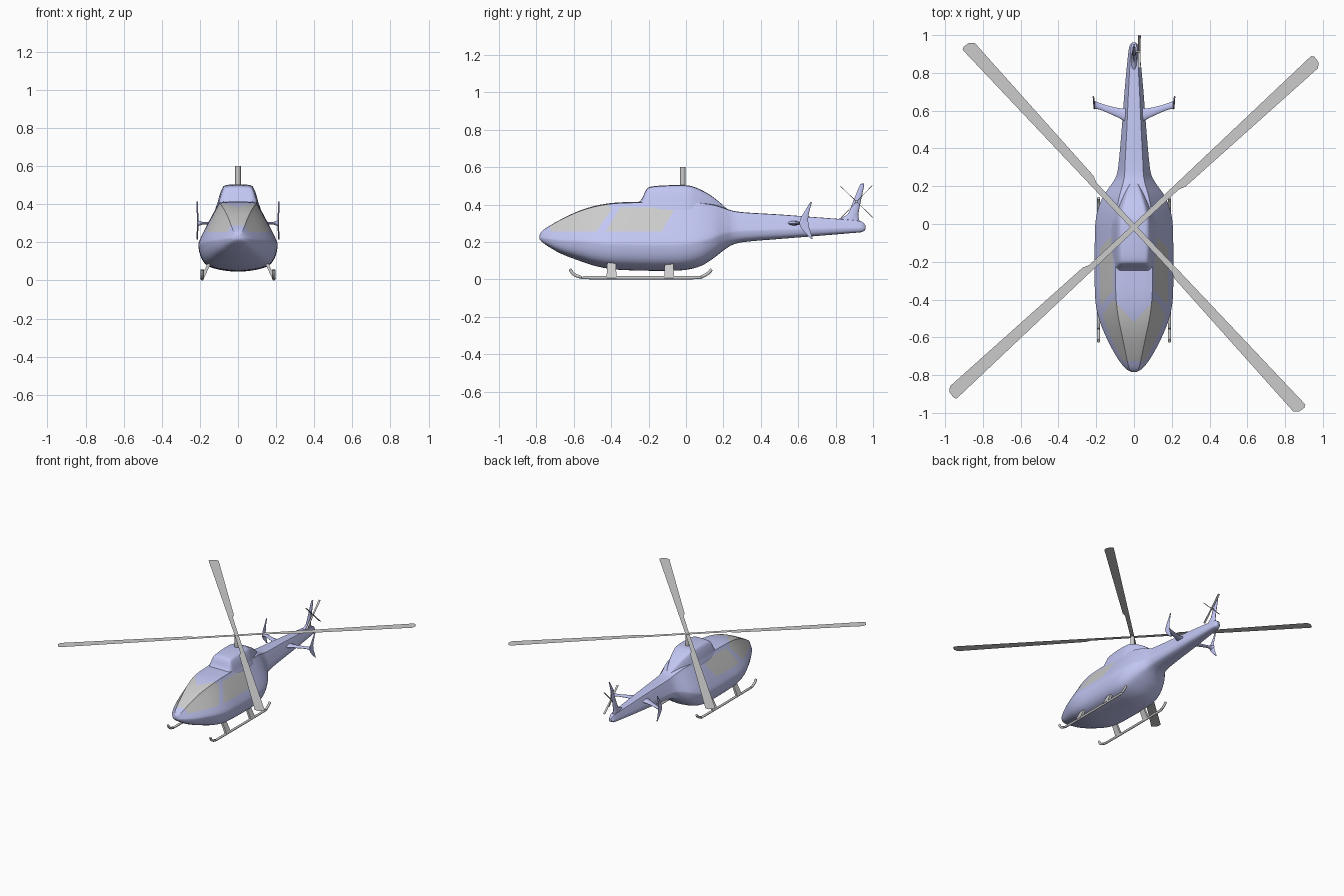
import bpy, bmesh, math
from mathutils import Vector

if "Cube" in bpy.data.objects:
    bpy.data.objects.remove(bpy.data.objects["Cube"])


def material(name, rgb):
    m = bpy.data.materials.new(name)
    m.diffuse_color = (*rgb, 1)
    m.use_nodes = True
    m.node_tree.nodes["Principled BSDF"].inputs["Base Color"].default_value = m.diffuse_color
    return m


BLUE = material("blue_paint", (0.54, 0.57, 0.9))
GLASS = material("grey_glass", (0.8, 0.8, 0.78))


def finish(ob, mat=None, mirror=False, angle=40):
    if mat:
        ob.data.materials.append(mat)
    if mirror:
        ob.modifiers.new("mirror", "MIRROR")
    bpy.ops.object.select_all(action="DESELECT")
    ob.select_set(True)
    bpy.context.view_layer.objects.active = ob
    if ob.type == "MESH":
        bpy.ops.object.shade_smooth_by_angle(angle=math.radians(angle))
    return ob


def add_mesh(name, verts, faces, **kw):
    me = bpy.data.meshes.new(name)
    me.from_pydata([tuple(v) for v in verts], [], faces)
    bm = bmesh.new()
    bm.from_mesh(me)
    bmesh.ops.recalc_face_normals(bm, faces=bm.faces)
    bm.to_mesh(me)
    bm.free()
    ob = bpy.data.objects.new(name, me)
    bpy.context.collection.objects.link(ob)
    return finish(ob, **kw)


def spline(pts, steps, closed=False):
    """Smooth curve through the given points."""
    pts, n, out = [Vector(p) for p in pts], len(pts), []
    get = lambda i: pts[i % n] if closed else pts[max(0, min(n - 1, i))]
    for i in range(n if closed else n - 1):
        a, b, c, d = (get(i + k) for k in (-1, 0, 1, 2))
        for s in range(steps):
            t = s / steps
            out.append(b + (c - a) * t / 2 + (2 * a - 5 * b + 4 * c - d) * t * t / 2
                       + (3 * b - a - 3 * c + d) * t ** 3 / 2)
    return out if closed else out + [pts[-1]]


def loft(name, rings, steps=4, **kw):
    """Skin through closed rings, smoothed along the length."""
    n = len(rings[0])
    rings = list(zip(*[spline(col, steps) for col in zip(*rings)]))
    verts = [v for r in rings for v in r]
    faces = [(i * n + j, i * n + (j + 1) % n, (i + 1) * n + (j + 1) % n, (i + 1) * n + j)
             for i in range(len(rings) - 1) for j in range(n)]
    faces += [tuple(range(n)), tuple(range(len(verts) - n, len(verts)))]
    return add_mesh(name, verts, faces, **kw)


def section(y, half):
    """Closed symmetric ring from a half profile running bottom centre to top centre."""
    pts = [(x, y, z) for x, z in half]
    pts += [(-x, y, z) for x, z in half[-2:0:-1]]
    return spline(pts, 4, closed=True)


def foil(place, y0, y1, th, n=14):
    """Lens shaped ring for fins; place maps (side, y) to a 3D point."""
    return [place(th * math.sin(a), (y0 + y1) / 2 + (y1 - y0) / 2 * math.cos(a))
            for a in (2 * math.pi * k / n for k in range(n))]


# Fuselage and tail boom: y, bottom, top, half width, roof width ratio
body = []
for y, zb, zt, w, r in [
        (-.783, .215, .238, .014, .6), (-.77, .20, .258, .038, .6), (-.735, .175, .283, .07, .5),
        (-.67, .138, .32, .11, .45), (-.58, .103, .363, .154, .45), (-.49, .073, .392, .187, .47),
        (-.39, .054, .409, .204, .49), (-.25, .047, .415, .206, .5), (-.1, .046, .415, .206, .5),
        (0, .051, .415, .203, .5), (.08, .072, .411, .189, .5), (.15, .115, .4, .16, .5),
        (.205, .158, .382, .122, .52), (.255, .187, .366, .093, .56), (.33, .202, .357, .08, .6),
        (.5, .216, .347, .065, .6), (.7, .232, .332, .05, .6), (.88, .247, .318, .033, .6),
        (.94, .253, .308, .024, .6), (.96, .267, .288, .01, .6)]:
    half = [(0, 0), (.6, .045), (.88, .14), (1, .33), (.95, .48), (r * 1.06, .93),
            (r * .85, .99), (0, 1)]
    body.append(section(y, [(x * w, zb + f * (zt - zb)) for x, f in half]))
fuselage = loft("fuselage", body, mat=BLUE)
fuselage.data.materials.append(GLASS)

# Cut window outlines into the fuselage skin and paint them as glass
bm = bmesh.new()
bm.from_mesh(fuselage.data)
for co, no in [((0, 0, .255), (0, 0, 1)), ((0, 0, .385), (0, 0, 1)), ((0, -.725, 0), (0, 1, 0)),
               ((0, -.48, .255), (0, 1, -.69)), ((0, -.43, .255), (0, 1, -.6)),
               ((0, -.13, .255), (0, 1, -.57)), ((0, -.52, 0), (1.1, 1, 0)),
               ((0, -.52, 0), (-1.1, 1, 0))]:
    bmesh.ops.bisect_plane(bm, geom=bm.verts[:] + bm.edges[:] + bm.faces[:], dist=1e-5,
                           plane_co=co, plane_no=Vector(no).normalized())
for f in bm.faces:
    x, y, z = f.calc_center_median()
    u = z - .255
    windshield = u > 0 and -.725 < y < -.48 + .69 * u and y < -.52 + 1.1 * abs(x)
    side_window = 0 < u < .13 and -.43 + .6 * u < y < -.13 + .57 * u
    f.material_index = int(windshield or side_window)
bm.to_mesh(fuselage.data)
bm.free()

# Engine cowl on the roof
cowl = []
for y, zt, w in [(-.26, .40, .108), (-.235, .432, .11), (-.215, .475, .108), (-.19, .495, .108),
                 (-.1, .503, .112), (0, .503, .11), (.05, .492, .1), (.12, .457, .074),
                 (.18, .412, .045), (.235, .362, .015)]:
    zb = min(.36, zt - .02)
    half = [(0, 0), (1, 0), (.95, .35), (.8, .75), (.64, .95), (.35, .99), (0, 1)]
    cowl.append(section(y, [(x * w, zb + f * (zt - zb)) for x, f in half]))
loft("engine_cowl", cowl, mat=BLUE)

# Vertical tail fin
loft("tail_fin", [foil(lambda s, y, z=z: (s, y, z), a, b, t) for z, a, b, t in [
    (.29, .77, .935, .018), (.322, .815, .925, .015), (.35, .865, .922, .012),
    (.42, .895, .935, .009), (.5, .928, .952, .006), (.512, .94, .95, .003)]], mat=BLUE)

# Horizontal stabiliser and swept end plates
loft("stabiliser", [foil(lambda s, y, x=x: (x, y, .3 + s), a, b, t) for x, a, b, t in [
    (.02, .52, .625, .016), (.06, .55, .612, .011), (.12, .58, .622, .008),
    (.18, .605, .64, .007), (.205, .608, .65, .014), (.214, .608, .655, .022)]],
    mat=BLUE, mirror=True)
loft("end_plate", [foil(lambda s, y, z=z, x=x: (x + s, y, z), a, b, .004) for z, a, b, x in [
    (.215, .67, .678, .215), (.25, .635, .667, .213), (.285, .61, .656, .211),
    (.32, .61, .653, .211), (.365, .635, .66, .213), (.413, .665, .673, .214)]],
    mat=BLUE, mirror=True)


def rod(name, pts, radius, **kw):
    cu = bpy.data.curves.new(name, "CURVE")
    cu.dimensions, cu.bevel_depth, cu.bevel_resolution = "3D", radius, 3
    cu.use_fill_caps = True
    sp = cu.splines.new("POLY")
    sp.points.add(len(pts) - 1)
    for p, co in zip(sp.points, pts):
        p.co = (*co, 1)
    ob = bpy.data.objects.new(name, cu)
    bpy.context.collection.objects.link(ob)
    return finish(ob, **kw)


# Rotor mast and four flat main blades
HUB = (0, -.017)
rod("rotor_mast", [(*HUB, .48), (*HUB, .6)], .015)
outline = [(0, .014), (.3, .018), (1.305, .03), (1.314, .015), (1.31, -.02), (1.288, -.042),
           (.345, -.027), (.31, -.014), (0, -.014)]
for k in range(4):
    c, s = (f(math.radians(42.7 + 90 * k)) for f in (math.cos, math.sin))
    add_mesh(f"main_blade_{k + 1}", [(HUB[0] + u * c - v * s, HUB[1] + u * s + v * c, .597)
                                     for u, v in outline], [tuple(range(len(outline)))])

# Tail rotor: hub pin and four slim blades
rod("tail_rotor_hub", [(0, .912, .415), (.034, .912, .415)], .006)
for k in range(4):
    a = math.radians(46 + 90 * k)
    c, s = math.cos(a), math.sin(a)
    q = [(.022, 0), (.034, 0), (.036, .12), (.02, .12)]
    verts = [(x, .912 + r * c - e * s, .415 + r * s + e * c) for e in (-.0015, .0015) for x, r in q]
    add_mesh(f"tail_blade_{k + 1}", verts, [(0, 1, 2, 3), (4, 5, 6, 7), (0, 1, 5, 4), (1, 2, 6, 5),
                                            (2, 3, 7, 6), (3, 0, 4, 7)], angle=20)

# Landing skids with upturned ends, and their struts
path = spline([(.188, -.62, .055), (.188, -.603, .03), (.188, -.565, .013), (.188, -.5, .009),
               (.188, .03, .009), (.188, .085, .015), (.188, .118, .033), (.188, .137, .053)], 4)
rod("skid", path, .009, mirror=True)
for name, y in (("front_strut", -.398), ("rear_strut", -.09)):
    verts = [(x + d, y + e * hw, z) for x, z, hw in ((.19, .008, .027), (.145, .1, .022))
             for d, e in ((-.009, -1), (.009, -1), (.009, 1), (-.009, 1))]
    add_mesh(name, verts, [(0, 1, 2, 3), (4, 5, 6, 7), (0, 1, 5, 4), (1, 2, 6, 5),
                           (2, 3, 7, 6), (3, 0, 4, 7)], mirror=True)
